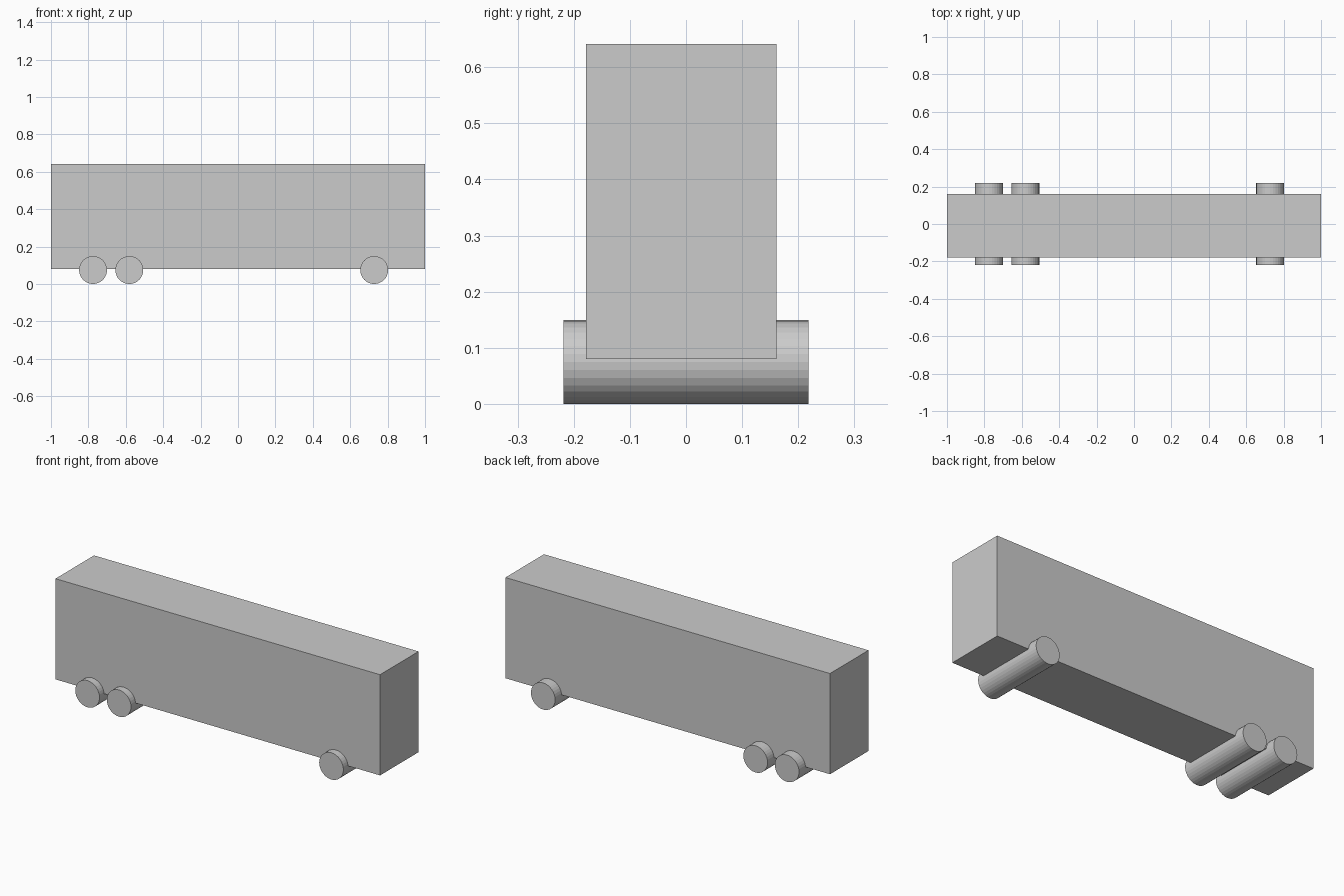
import bpy
import math

if "Cube" in bpy.data.objects:
    bpy.data.objects.remove(bpy.data.objects["Cube"])

WHEEL_RADIUS = 0.0745
WHEEL_WIDTH = 0.437


def add_box(name, lo, hi):
    center = [(a + b) / 2 for a, b in zip(lo, hi)]
    bpy.ops.mesh.primitive_cube_add(size=1, location=center)
    box = bpy.context.object
    box.name = name
    box.scale = [b - a for a, b in zip(lo, hi)]
    bpy.ops.object.transform_apply(location=False, rotation=False, scale=True)
    return box


def add_wheel_roller(name, x):
    # Full-width cylinder lying along y, faceted
    bpy.ops.mesh.primitive_cylinder_add(
        vertices=32, radius=WHEEL_RADIUS, depth=WHEEL_WIDTH,
        location=(x, 0, WHEEL_RADIUS), rotation=(math.pi / 2, 0, 0))
    bpy.context.object.name = name


# Long trailer body
add_box("trailer_body", (-1, -0.178, 0.08), (1, 0.161, 0.641))

# Two rear wheel pairs and one front pair
for name, x in (("rear_wheels", -0.775),
                ("middle_wheels", -0.581),
                ("front_wheels", 0.728)):
    add_wheel_roller(name, x)
